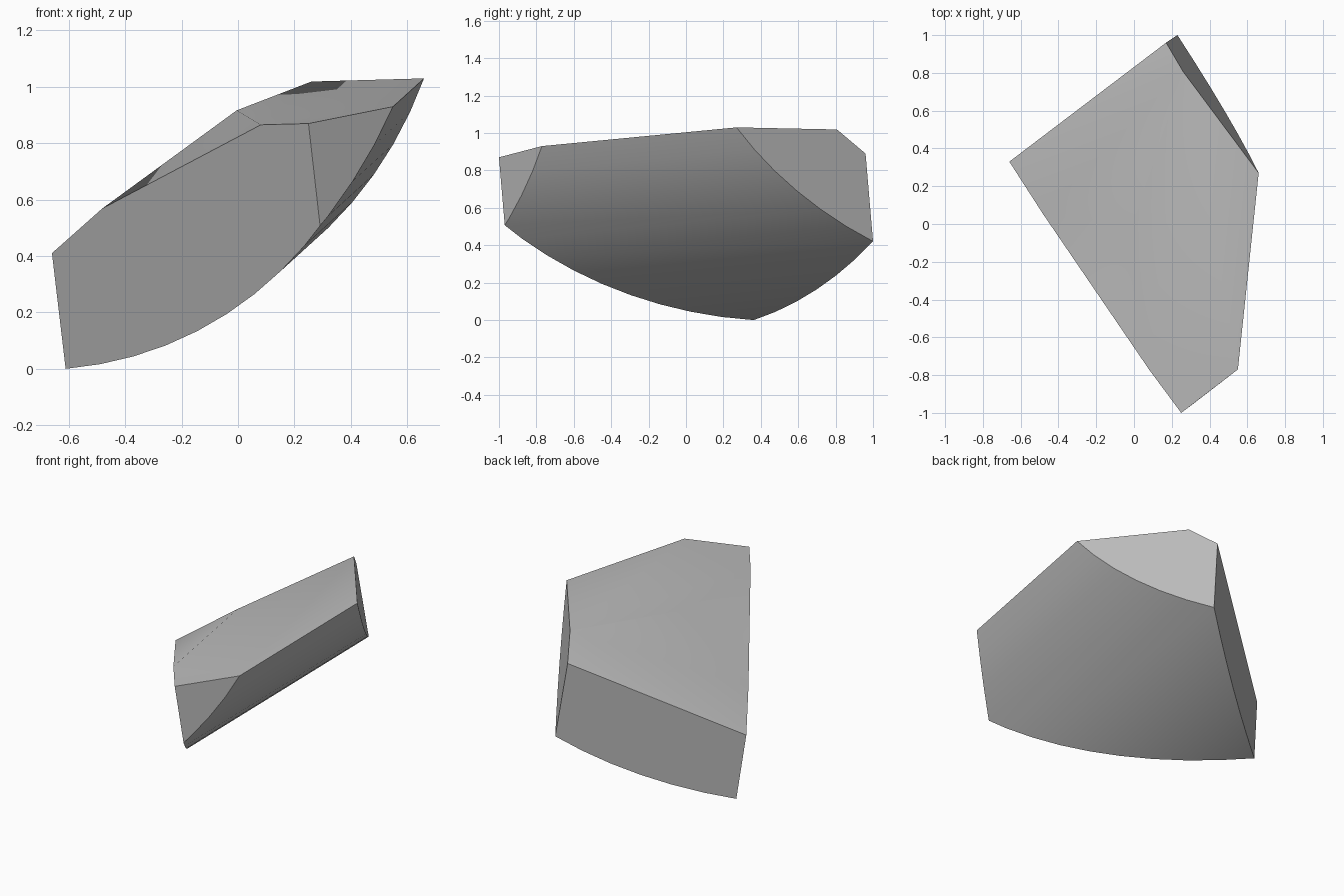
import bpy, bmesh, math
from mathutils import Vector

cube = bpy.data.objects.get("Cube")
if cube:
    bpy.data.objects.remove(cube, do_unlink=True)

# Corners of the shard
P = {name: Vector(co) for name, co in {
    "ridge": (0, 0, .92), "crest": (.26, .81, 1.018), "rim_back": (.66, .27, 1.03),
    "rim_front": (.55, -.77, .93), "front": (.25, -1, .87), "front_low": (.29, -.97, .525),
    "left": (-.66, .33, .41), "left_low": (-.61, .36, 0), "shoulder": (.08, -.77, .865),
    "notch": (-.5, .09, .56), "back": (.17, .96, .89), "back_low": (.23, 1, .42)}.items()}

# Flat fracture planes, three corners each
CUTS = [
    ("rim_back", "rim_front", "front"),       # broad top
    ("ridge", "crest", "left"),               # sloping top
    ("crest", "back", "left"),                # back bevel of the top
    ("ridge", "notch", "shoulder"),           # front bevel of the top
    ("rim_back", "back", "back_low"),         # back right side
    ("left", "back", "back_low"),             # back left side
    ("left", "front", "left_low"),            # long front side
    ("rim_front", "front", "front_low"),      # small front side
]

# Rounded underside: arc profile swept along the rim direction
axis = (P["rim_back"] - P["rim_front"]).normalized()
flat = lambda p: p - axis * (p.y / axis.y)
start, end = flat(P["left_low"]), flat(P["rim_back"])
chord = (end - start).normalized()
down = chord.cross(axis).normalized()
if down.z > 0:
    down.negate()
half, sag = (end - start).length / 2, .208
radius = (half ** 2 + sag ** 2) / (2 * sag)
centre = (start + end) / 2 + down * (sag - radius)
spread = math.asin(half / radius)
SEGMENTS = 12
step = 2 * spread / SEGMENTS

bm = bmesh.new()
profile = []
for i in range(-2, SEGMENTS + 3):
    a = -spread + i * step
    profile.append(centre + radius * (down * math.cos(a) + chord * math.sin(a)))
profile += [profile[-1] - down * 2, profile[0] - down * 2]
base = bm.faces.new([bm.verts.new(p - axis * 2) for p in profile])
swept = bmesh.ops.extrude_face_region(bm, geom=[base], use_keep_orig=True)
bmesh.ops.translate(bm, vec=axis * 4,
                    verts=[g for g in swept["geom"] if isinstance(g, bmesh.types.BMVert)])

# Slice the block with each fracture plane
inside = Vector((0, 0, .55))
for names in CUTS:
    a, b, c = (P[n] for n in names)
    normal = (b - a).cross(c - a).normalized()
    if normal.dot(inside - a) > 0:
        normal.negate()
    bmesh.ops.bisect_plane(bm, geom=bm.verts[:] + bm.edges[:] + bm.faces[:], dist=1e-5,
                           plane_co=a, plane_no=normal, clear_outer=True)
    bmesh.ops.holes_fill(bm, edges=[e for e in bm.edges if e.is_boundary], sides=0)
bmesh.ops.remove_doubles(bm, verts=bm.verts[:], dist=.002)
bmesh.ops.recalc_face_normals(bm, faces=bm.faces[:])

mesh = bpy.data.meshes.new("stone_shard")
bm.to_mesh(mesh)
bm.free()
shard = bpy.data.objects.new("stone_shard", mesh)
bpy.context.collection.objects.link(shard)

grey = bpy.data.materials.new("stone_grey")
grey.use_nodes = True
colour = (.5, .5, .5, 1)
grey.diffuse_color = colour
grey.node_tree.nodes["Principled BSDF"].inputs["Base Color"].default_value = colour
mesh.materials.append(grey)

# Smooth shading with crisp fracture edges
bpy.ops.object.select_all(action='DESELECT')
shard.select_set(True)
bpy.context.view_layer.objects.active = shard
bpy.ops.object.shade_smooth_by_angle(angle=math.radians(35))
